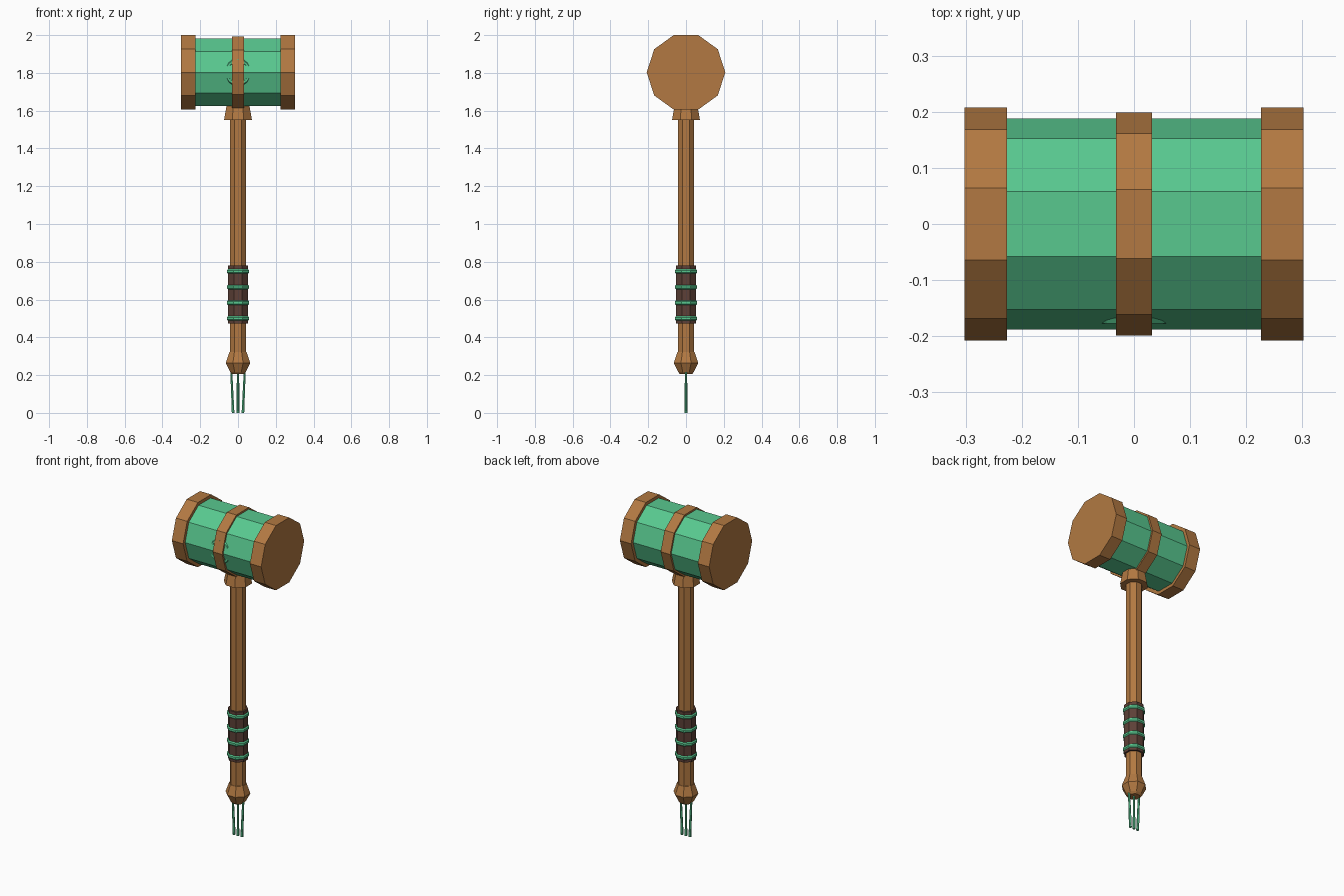
import bpy
import math
from mathutils import Matrix, Vector

cube = bpy.data.objects.get("Cube")
if cube:
    bpy.data.objects.remove(cube, do_unlink=True)

HEAD_Z = 1.803


def make_material(name, color):
    mat = bpy.data.materials.new(name)
    mat.use_nodes = True
    rgba = (*color, 1.0)
    mat.diffuse_color = rgba
    mat.node_tree.nodes["Principled BSDF"].inputs["Base Color"].default_value = rgba
    return mat


wood = make_material("warm wood", (0.445, 0.191, 0.054))
green = make_material("jade green", (0.098, 0.578, 0.275))
leather = make_material("dark leather", (0.109, 0.051, 0.038))


def lathe(name, profile, sides, mat, turn=0.0, matrix=Matrix()):
    """Closed faceted solid from (radius, height) pairs around local z."""
    verts, faces = [], []
    for radius, height in profile:
        for i in range(sides):
            a = turn + math.tau * i / sides
            verts.append(matrix @ Vector((radius * math.cos(a), radius * math.sin(a), height)))
    for k in range(len(profile) - 1):
        for i in range(sides):
            j = (i + 1) % sides
            a, b = k * sides, (k + 1) * sides
            faces.append((a + i, a + j, b + j, b + i))
    faces.append(tuple(reversed(range(sides))))
    faces.append(tuple(range(len(verts) - sides, len(verts))))
    mesh = bpy.data.meshes.new(name)
    mesh.from_pydata(verts, [], faces)
    mesh.materials.append(mat)
    obj = bpy.data.objects.new(name, mesh)
    bpy.context.collection.objects.link(obj)
    return obj


# Head: ten-sided drums lying along x, with flats on top and bottom
ALONG_X = Matrix.Translation((0, 0, HEAD_Z)) @ Matrix.Rotation(math.pi / 2, 4, "Y")


def drum(name, radius, x0, x1, mat):
    lathe(name, [(radius, x0), (radius, x1)], 10, mat, math.pi / 2, ALONG_X)


drum("head_body", 0.188, -0.23, 0.23, green)
drum("head_band", 0.199, -0.032, 0.032, wood)
drum("left_head_cap", 0.208, 0.226, 0.302, wood)
drum("right_head_cap", 0.208, -0.302, -0.226, wood)

# Round emblem, half sunk into the front of the head
bpy.ops.mesh.primitive_torus_add(
    major_segments=16, minor_segments=6, major_radius=0.062, minor_radius=0.011,
    location=(0, -0.168, HEAD_Z), rotation=(math.pi / 2, 0, 0))
emblem = bpy.context.object
emblem.name = "emblem_ring"
emblem.data.materials.append(green)


# Handle parts: eight-sided, flat towards the front
def post(name, profile, mat):
    fit = 1 / math.cos(math.pi / 8)
    lathe(name, [(r * fit, z) for r, z in profile], 8, mat, math.pi / 8)


post("handle", [(0.043, 0.25), (0.043, 1.65)], wood)
post("collar", [(0.074, 1.55), (0.058, 1.64)], wood)
post("pommel", [(0.032, 0.205), (0.042, 0.217), (0.065, 0.265), (0.046, 0.322)], wood)
post("grip_wrap", [(0.053, 0.472), (0.053, 0.78)], leather)
for i in range(4):
    z = 0.5 + i * 0.083
    post(f"grip_ring_{i + 1}", [(0.053, z - 0.012), (0.059, z - 0.006),
                                (0.059, z + 0.006), (0.053, z + 0.012)], green)

# Tassel strands hanging below the pommel
for name, side in (("left", 1), ("middle", 0), ("right", -1)):
    top, foot = Vector((0.036 * side, 0, 0.23)), Vector((0.026 * side, 0, 0))
    axis = top - foot
    place = Matrix.Translation(foot) @ axis.to_track_quat("Z", "Y").to_matrix().to_4x4()
    lathe(f"{name}_tassel_strand", [(0.008, 0), (0.006, axis.length)], 6, green, 0, place)
